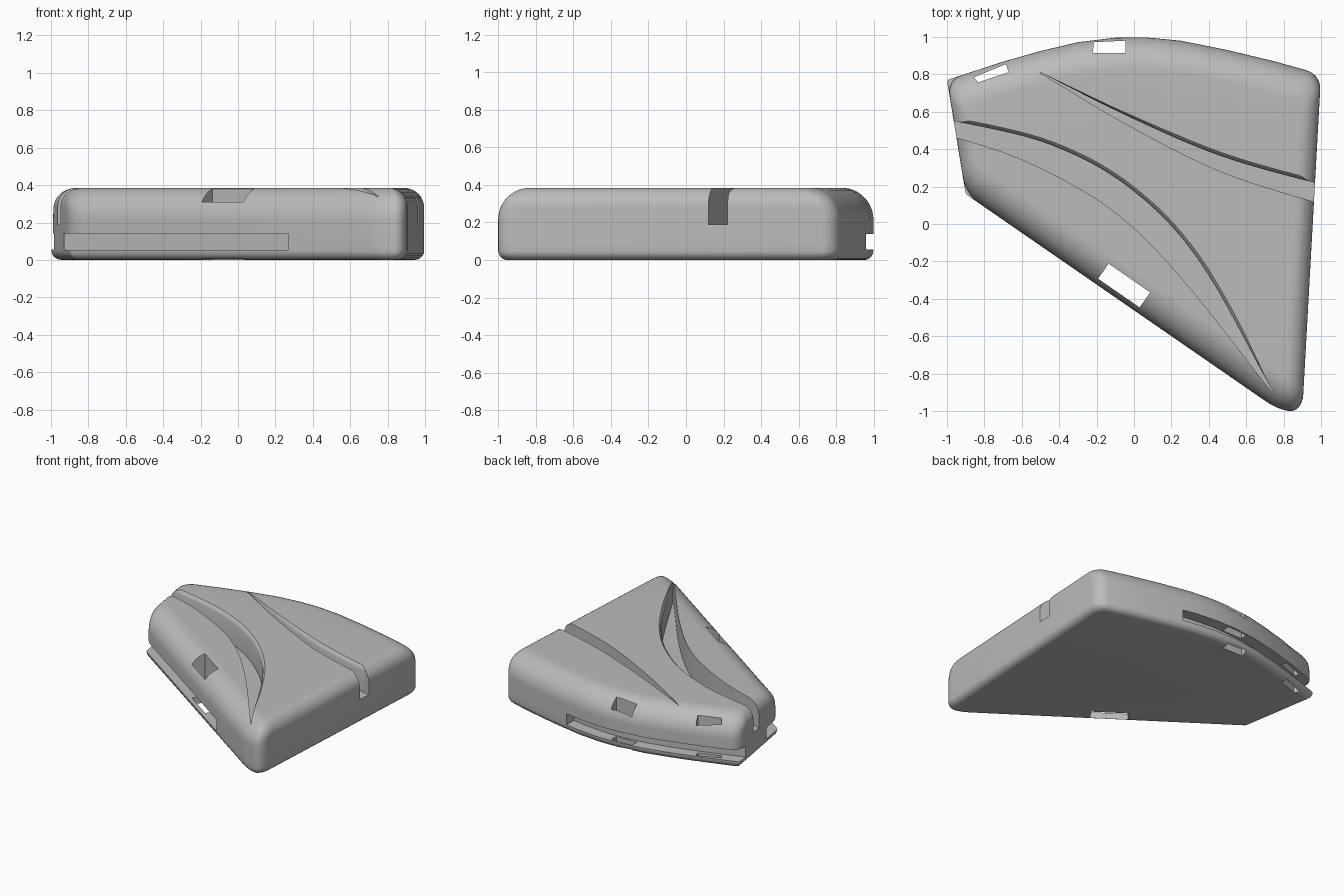
import bpy, bmesh, math
from mathutils import Vector
from mathutils.geometry import interpolate_bezier

cube = bpy.data.objects.get("Cube")
if cube:
    bpy.data.objects.remove(cube, do_unlink=True)

HEIGHT = 0.385
gray = bpy.data.materials.new("light gray plastic")
gray.use_nodes = True
gray.diffuse_color = (0.5, 0.5, 0.5, 1)
gray.node_tree.nodes["Principled BSDF"].inputs["Base Color"].default_value = (0.5, 0.5, 0.5, 1)

# Plan: left-front corner, tip, right-back corner, bowed back edge, left-back corner
PLAN = [Vector(p) for p in [(-0.9, 0.16), (0.78, -1.0), (0.9, -1.0), (1.0, 0.8),
                            (0.75, 0.87), (0.5, 0.93), (0.25, 0.98), (0.06, 0.998),
                            (-0.1, 0.996), (-0.3, 0.972), (-0.5, 0.925), (-0.7, 0.868),
                            (-1.0, 0.77)]]
N = len(PLAN)
SIDES = (2, N - 1)


def inset_plan(dist):
    """Move every plan edge inward; dist gives the amount for an edge index."""
    lines = []
    for i in range(N):
        d = (PLAN[(i + 1) % N] - PLAN[i]).normalized()
        n = Vector((-d.y, d.x))
        lines.append((d, n, n.dot(PLAN[i]) + dist(i)))
    out = []
    for i in range(N):
        (_, n1, c1), (_, n2, c2) = lines[i - 1], lines[i]
        det = n1.x * n2.y - n1.y * n2.x
        out.append(Vector(((c1 * n2.y - c2 * n1.y) / det, (n1.x * c2 - n2.x * c1) / det)))
    return out


def round_corners(pts, cut, seg=8):
    """Replace chosen corners by smooth arcs that start cut[i] away from the corner."""
    out = []
    for i, p in enumerate(pts):
        if i not in cut:
            out.append(p)
            continue
        a, b = pts[i - 1] - p, pts[(i + 1) % len(pts)] - p
        s = p + a.normalized() * min(cut[i], a.length * 0.49)
        e = p + b.normalized() * min(cut[i], b.length * 0.49)
        out += interpolate_bezier(s, s + (p - s) * 0.58, e + (p - e) * 0.58, e, seg)
    return [Vector((p[0], p[1])) for p in out]


def loft(name, rings):
    """Closed solid through equal-length rings of (points, z)."""
    bm = bmesh.new()
    loops = [[bm.verts.new((p[0], p[1], z)) for p in pts] for pts, z in rings]
    for lo, hi in zip(loops, loops[1:]):
        k = len(lo)
        for i in range(k):
            j = (i + 1) % k
            bm.faces.new((lo[i], lo[j], hi[j], hi[i]))
    bm.faces.new(loops[0][::-1])
    bm.faces.new(loops[-1])
    bmesh.ops.recalc_face_normals(bm, faces=bm.faces)
    mesh = bpy.data.meshes.new(name)
    bm.to_mesh(mesh)
    bm.free()
    obj = bpy.data.objects.new(name, mesh)
    bpy.context.collection.objects.link(obj)
    mesh.materials.append(gray)
    return obj


def fillet(r, depth):
    """Inset of a rounded edge at a given depth below its flat face."""
    return r - math.sqrt(max(0, r * r - (r - depth) ** 2)) if depth < r else 0


def body_ring(z, corner):
    def dist(i):
        top = 0.1 if i in SIDES else 0.17
        return fillet(top, HEIGHT - z) + fillet(0.05, z)
    return round_corners(inset_plan(dist), {0: corner, 1: 0.09, 2: 0.09, 3: 0.08, N - 1: corner}), z


# Rounded body; the thin bottom lip keeps crisp left corners
rings = [body_ring(0.05 * (1 - math.cos(a * math.pi / 10)), 0.015) for a in range(6)]
rings += [body_ring(0.09, 0.015), body_ring(0.1, 0.08)]
rings += [body_ring(HEIGHT - 0.17 * (1 - math.sin(a * math.pi / 24)), 0.08) for a in range(13)]
body = loft("body", rings)


def cut_away(cutter):
    mod = body.modifiers.new("cut", 'BOOLEAN')
    mod.operation = 'DIFFERENCE'
    mod.solver = 'EXACT'
    mod.object = cutter
    bpy.context.view_layer.objects.active = body
    bpy.ops.object.modifier_apply(modifier=mod.name)
    bpy.data.objects.remove(cutter, do_unlink=True)


def smooth_path(points, steps=8):
    p = [Vector(q) for q in points]
    p = [2 * p[0] - p[1]] + p + [2 * p[-1] - p[-2]]
    out = []
    for a, b, c, d in zip(p, p[1:], p[2:], p[3:]):
        out += [Vector(q[:2]) for q in
                interpolate_bezier(b, b + (c - a) / 6, c - (d - b) / 6, c, steps + 1)][:-1]
    return out + [p[-2]]


def groove(name, upper, lower):
    """Tapering deep groove with a softened upper rim."""
    up, low = smooth_path(upper), smooth_path(lower)
    rings = []
    for z, flare in ((0.19, 0), (0.355, 0), (0.372, 0.006), (0.386, 0.02), (0.45, 0.02)):
        moved = [p + Vector((0.5, 0.86)) * flare * min(1, (p - low[i]).length * 15)
                 for i, p in enumerate(up)]
        rings.append((moved + [p - Vector((0.002, 0.002)) for p in low[::-1]], z))
    cut_away(loft(name, rings))


# Curved grooves in the top
groove("front_groove",
       [(-1.1, 0.57), (-0.96, 0.55), (-0.45, 0.425), (-0.02, 0.19), (0.35, -0.2), (0.75, -0.91)],
       [(-1.1, 0.49), (-0.95, 0.465), (-0.56, 0.33), (-0.12, 0.08), (0.25, -0.28), (0.75, -0.91)])
groove("back_groove",
       [(1.1, 0.21), (0.95, 0.225), (0.46, 0.365), (-0.02, 0.57), (-0.5, 0.81)],
       [(1.1, 0.09), (0.95, 0.125), (0.46, 0.285), (-0.02, 0.525), (-0.5, 0.81)])

# Strap slots along the back and front edges, open at the left end
inner = inset_plan(lambda i: 0.09)
outer = inset_plan(lambda i: -0.2)
back = range(6, N - 1)
slot = ([Vector((0.37, 1.2)), Vector((0.35, 0.87))] + [inner[i] for i in back]
        + [Vector((-1.2, 0.605))] + [Vector((-1.3, 0.9))] + [outer[i] for i in reversed(back)])
cut_away(loft("back_slot", [(slot, 0.055), (slot, 0.14)]))

along = (PLAN[1] - PLAN[0]).normalized()
inward = Vector((-along.y, along.x))


def front_box(s0, s1, d0, d1):
    return [PLAN[0] + along * s + inward * d for s, d in ((s0, d0), (s1, d0), (s1, d1), (s0, d1))]


slot = front_box(-0.4, 1.42, -0.2, 0.13)
cut_away(loft("front_slot", [(slot, 0.052), (slot, 0.14)]))

# Vertical strap holes
holes = [front_box(0.84, 1.11, 0.03, 0.128),
         [(-0.22, 0.915), (-0.045, 0.915), (-0.045, 0.98), (-0.215, 0.972)],
         [(-0.855, 0.785), (-0.835, 0.757), (-0.67, 0.812), (-0.685, 0.855)]]
for hole in holes:
    cut_away(loft("strap_hole", [(hole, -0.1), (hole, 0.5)]))

body.select_set(True)
bpy.context.view_layer.objects.active = body
bpy.ops.object.shade_smooth_by_angle(angle=math.radians(32))
